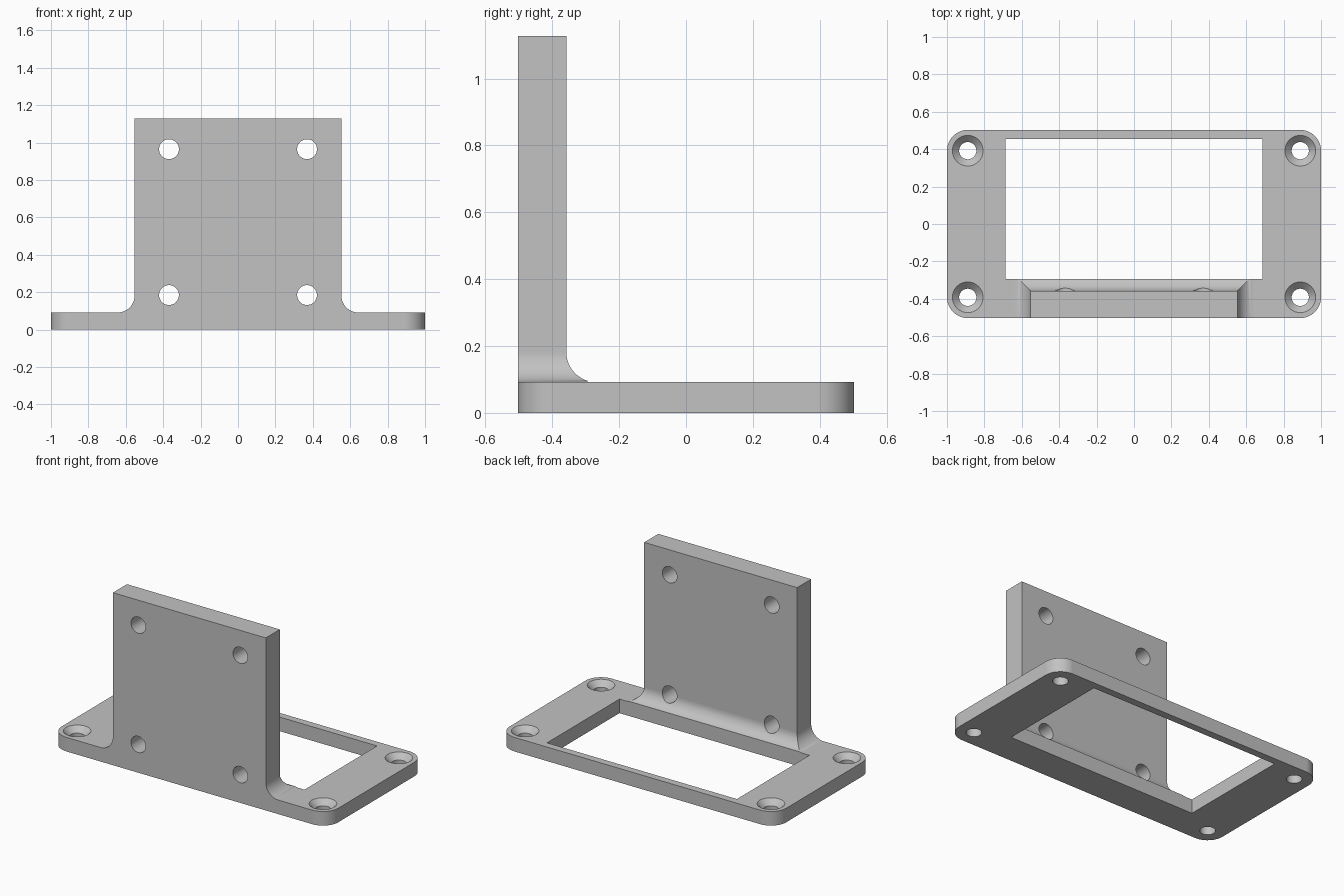
import bpy, bmesh
from math import sin, cos, pi, radians

cube = bpy.data.objects.get("Cube")
if cube:
    bpy.data.objects.remove(cube, do_unlink=True)

grey = bpy.data.materials.new("plain grey")
grey.use_nodes = True
colour = (0.54, 0.54, 0.54, 1)
grey.diffuse_color = colour
grey.node_tree.nodes["Principled BSDF"].inputs["Base Color"].default_value = colour

HALF_DEPTH = 0.503
BASE_TOP = 0.092
CORNER = 0.111
WALL_HALF, WALL_BACK, WALL_TOP = 0.553, -0.358, 1.128
FILLET = 0.09


def loft(name, rings):
    """Closed solid through a stack of matching rings."""
    bm = bmesh.new()
    rows = [[bm.verts.new(p) for p in ring] for ring in rings]
    n = len(rows[0])
    for low, high in zip(rows, rows[1:]):
        for i in range(n):
            j = (i + 1) % n
            bm.faces.new((low[i], low[j], high[j], high[i]))
    bm.faces.new(rows[0][::-1])
    bm.faces.new(rows[-1])
    bmesh.ops.recalc_face_normals(bm, faces=bm.faces)
    mesh = bpy.data.meshes.new(name)
    bm.to_mesh(mesh)
    bm.free()
    mesh.materials.append(grey)
    obj = bpy.data.objects.new(name, mesh)
    bpy.context.collection.objects.link(obj)
    return obj


def rect(x, front, back, z):
    return [(-x, front, z), (x, front, z), (x, back, z), (-x, back, z)]


def circle(x, y, z, r, n=48):
    return [(x + r * cos(2 * pi * i / n), y + r * sin(2 * pi * i / n), z) for i in range(n)]


def rounded_rect(x, y, r, z, n=12):
    points = []
    for k, (sx, sy) in enumerate([(1, 1), (-1, 1), (-1, -1), (1, -1)]):
        for i in range(n + 1):
            a = pi / 2 * (k + i / n)
            points.append((sx * (x - r) + r * cos(a), sy * (y - r) + r * sin(a), z))
    return points


def combine(target, other, operation):
    """Apply a boolean and remove the helper solid."""
    mod = target.modifiers.new("combine", 'BOOLEAN')
    mod.operation = operation
    mod.solver = 'EXACT'
    mod.object = other
    bpy.context.view_layer.objects.active = target
    bpy.ops.object.modifier_apply(modifier=mod.name)
    bpy.data.objects.remove(other, do_unlink=True)


# Base plate with rounded corners
bracket = loft("mounting_bracket", [rounded_rect(1, HALF_DEPTH, CORNER, z) for z in (0, BASE_TOP)])

# Upright plate, flaring into mitred fillets at its foot
steps = 16
flare = [(FILLET, BASE_TOP / 2)]
for i in range(steps + 1):
    a = pi / 2 * i / steps
    flare.append((FILLET * (1 - sin(a)), BASE_TOP + FILLET * (1 - cos(a))))
flare.append((0, WALL_TOP))
upright = loft("upright_plate",
               [rect(WALL_HALF + d, -HALF_DEPTH, WALL_BACK + d, z) for d, z in flare])
combine(bracket, upright, 'UNION')

# Large opening, which also trims the rear fillet
opening = loft("opening_cutter", [rect(0.687, -0.294, 0.455, z) for z in (-0.1, 0.4)])
combine(bracket, opening, 'DIFFERENCE')

# Countersunk screw holes in the base corners
for sx in (-1, 1):
    for sy in (-1, 1):
        x, y = sx * (1 - CORNER), sy * (HALF_DEPTH - CORNER)
        profile = [(-0.1, 0.046), (BASE_TOP - 0.036, 0.046), (BASE_TOP, 0.082), (0.2, 0.082)]
        screw = loft("screw_cutter", [circle(x, y, z, r) for z, r in profile])
        combine(bracket, screw, 'DIFFERENCE')

# Plain holes through the upright plate
for x in (-0.369, 0.369):
    for z in (0.185, 0.965):
        rings = [[(px, y, pz) for px, pz, _ in circle(x, z, 0, 0.053)] for y in (-0.7, -0.2)]
        combine(bracket, loft("hole_cutter", rings), 'DIFFERENCE')

# Smooth curved surfaces, crisp edges
bpy.ops.object.select_all(action='DESELECT')
bracket.select_set(True)
bpy.context.view_layer.objects.active = bracket
bpy.ops.object.shade_smooth_by_angle(angle=radians(25))
weighted = bracket.modifiers.new("weighted normals", 'WEIGHTED_NORMAL')
weighted.keep_sharp = True
